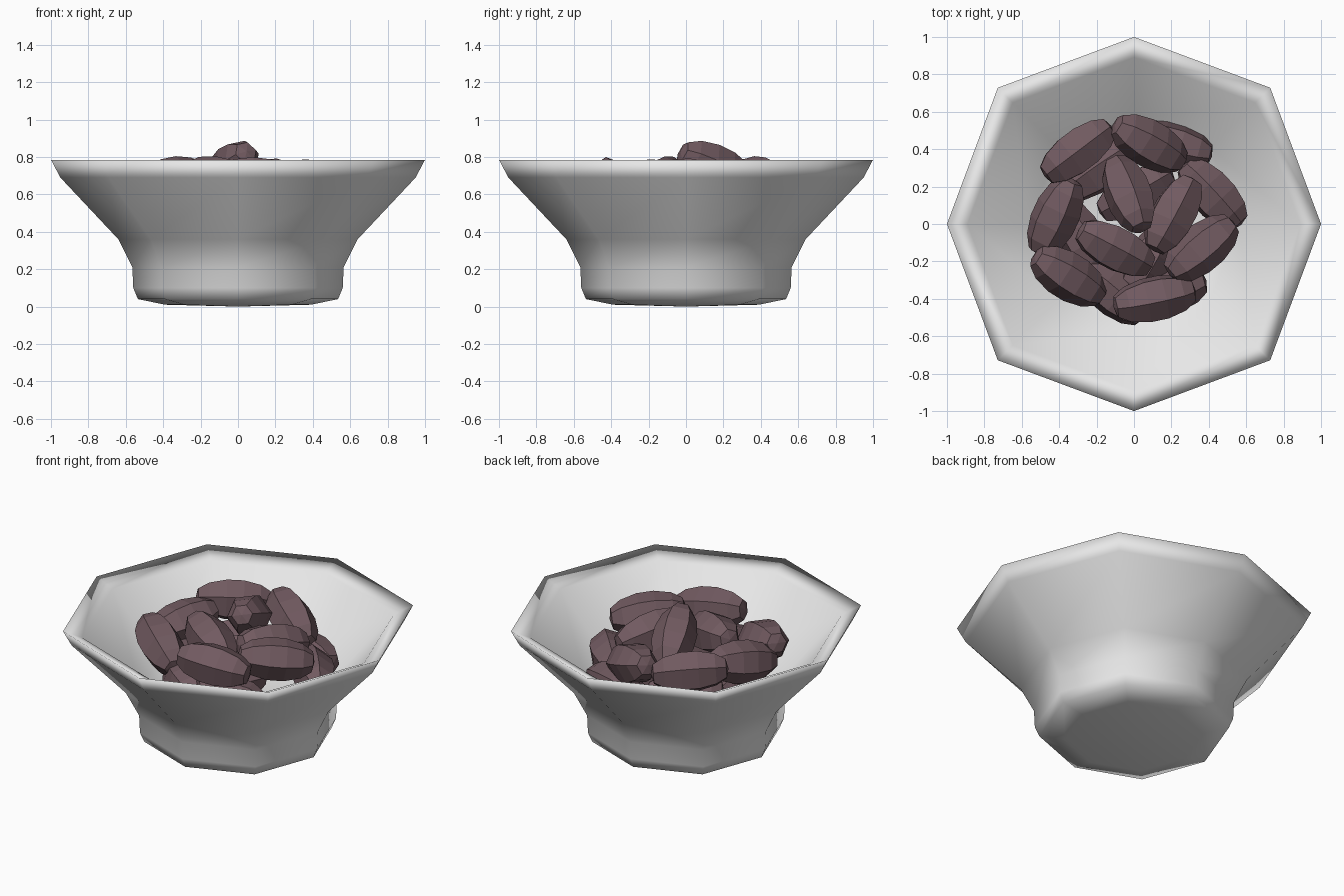
import bpy, bmesh, math
from mathutils import Matrix

if "Cube" in bpy.data.objects:
    bpy.data.objects.remove(bpy.data.objects["Cube"])


def material(name, rgb):
    m = bpy.data.materials.new(name)
    m.use_nodes = True
    m.diffuse_color = (*rgb, 1)
    m.node_tree.nodes["Principled BSDF"].inputs["Base Color"].default_value = (*rgb, 1)
    return m


white = material("white_ceramic", (0.8, 0.8, 0.8))
brown = material("dusky_brown", (0.165, 0.102, 0.117))


def loft(name, stations, sides, mat, smooth, corner=1.0):
    """Join rings of (radius, height) along z; zero radius closes to a point."""
    bm = bmesh.new()
    rings = []
    for r, z in stations:
        if r == 0:
            rings.append([bm.verts.new((0, 0, z))] * sides)
            continue
        ring = []
        for i in range(sides):
            a = math.tau * i / sides
            k = r * (corner if i % 2 else 1)
            ring.append(bm.verts.new((k * math.cos(a), k * math.sin(a), z)))
        rings.append(ring)
    for low, high in zip(rings, rings[1:]):
        for i in range(sides):
            j = (i + 1) % sides
            quad = [low[i], low[j], high[j], high[i]]
            bm.faces.new(list(dict.fromkeys(quad)))
    bmesh.ops.recalc_face_normals(bm, faces=bm.faces)
    for f in bm.faces:
        f.smooth = smooth
    mesh = bpy.data.meshes.new(name)
    bm.to_mesh(mesh)
    bm.free()
    mesh.materials.append(mat)
    obj = bpy.data.objects.new(name, mesh)
    bpy.context.collection.objects.link(obj)
    return obj


# Eight-sided bowl: underside, flared outer wall, lip, inner wall and floor
loft("bowl", [
    (0, 0), (0.39, 0.01), (0.535, 0.04), (0.56, 0.1), (0.565, 0.21),
    (0.64, 0.36), (0.95, 0.69), (1.0, 0.785),
    (0.89, 0.735), (0.56, 0.38), (0.4, 0.32), (0, 0.3),
], 8, white, True, corner=1.03)

# One faceted nut, shared by the whole pile
nut = loft("nut", [
    (0, -0.225), (0.062, -0.212), (0.102, -0.15), (0.126, -0.05),
    (0.126, 0.05), (0.102, 0.15), (0.062, 0.212), (0, 0.225),
], 6, brown, False)

# Pile: centre x, y, z, then heading and upward tilt in degrees
pile = [
    (-0.30, 0.39, 0.675, 37, -4), (0.08, 0.43, 0.64, -30, -20),
    (0.20, 0.42, 0.46, -15, 0), (0.42, 0.16, 0.50, -47, 0),
    (0.36, -0.13, 0.67, 40, -7), (0.21, 0.05, 0.66, 62, -10),
    (-0.03, 0.16, 0.735, -68, 25), (-0.42, 0.04, 0.635, 65, 10),
    (-0.10, -0.13, 0.67, -28, -12), (-0.35, -0.28, 0.635, -32, -18),
    (0.11, -0.40, 0.67, 12, -7), (-0.12, -0.36, 0.49, -40, 0),
    (0.17, -0.36, 0.47, 15, 0), (0.01, 0.17, 0.50, 30, 0),
    (-0.29, -0.07, 0.47, -60, 0), (0.08, -0.20, 0.48, 60, 0),
    (-0.20, 0.29, 0.48, 35, 0),
]
for n, (x, y, z, heading, tilt) in enumerate(pile):
    obj = nut if n == 0 else nut.copy()
    if n:
        bpy.context.collection.objects.link(obj)
    obj.name = f"nut_{n + 1}"
    turn = Matrix.Rotation(math.radians(heading), 4, "Z")
    lift = Matrix.Rotation(math.radians(90 - tilt), 4, "Y")
    roll = Matrix.Rotation(math.radians(37 * n % 60), 4, "Z")
    obj.matrix_world = Matrix.Translation((x, y, z)) @ turn @ lift @ roll
